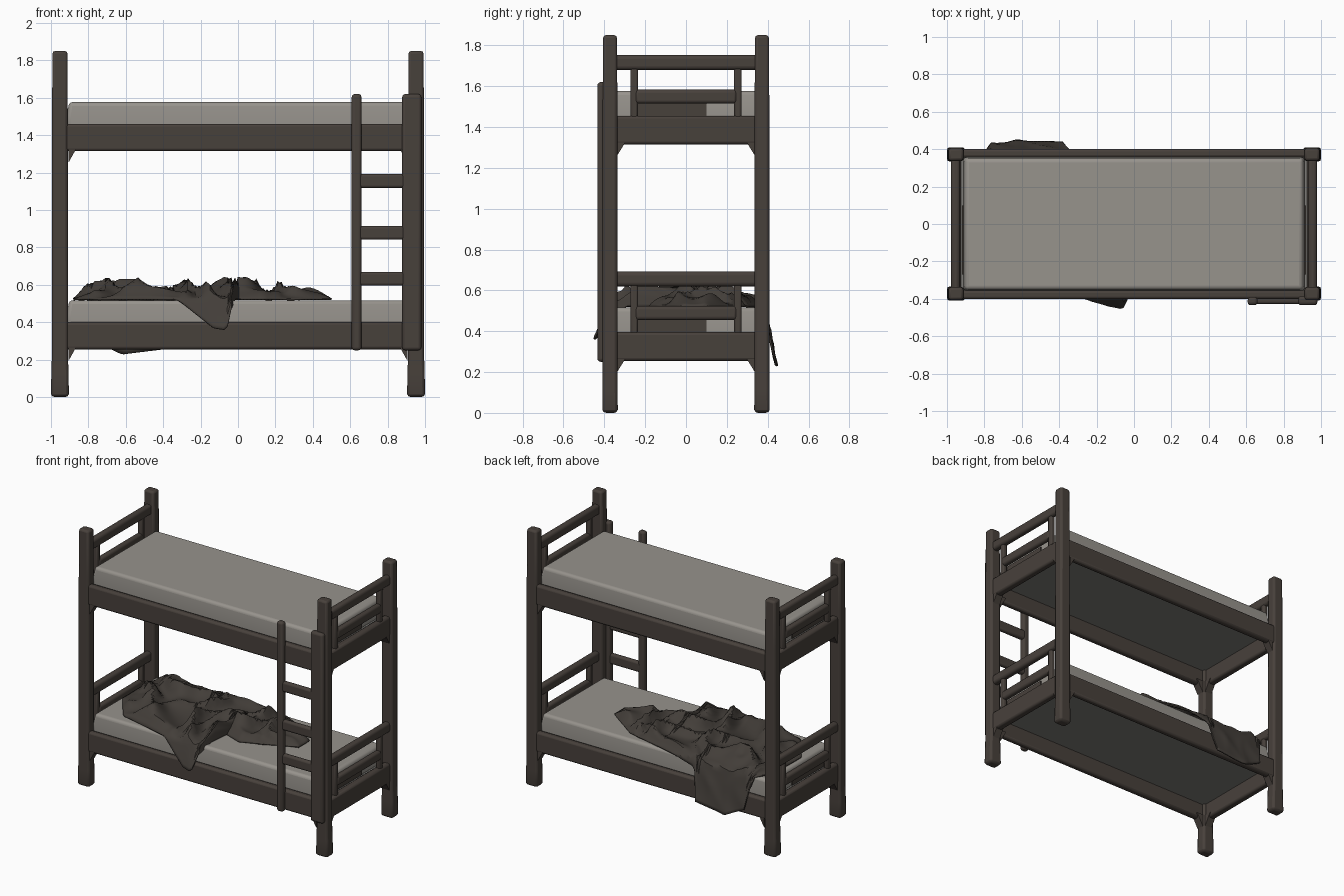
import bpy, bmesh, math
from mathutils import noise, Vector

if "Cube" in bpy.data.objects:
    bpy.data.objects.remove(bpy.data.objects["Cube"])


def material(name, rgb):
    m = bpy.data.materials.new(name)
    m.diffuse_color = (*rgb, 1)
    m.use_nodes = True
    m.node_tree.nodes["Principled BSDF"].inputs["Base Color"].default_value = m.diffuse_color
    return m


WOOD = material("dark wood", (0.064, 0.052, 0.044))
SHEET = material("grey mattress", (0.31, 0.292, 0.265))
CLOTH = material("dark blanket", (0.056, 0.048, 0.041))
BASE = material("grey mattress underside", (0.2, 0.195, 0.182))


def finish(name, bm, mat, bevel=0.0, segments=2):
    bmesh.ops.recalc_face_normals(bm, faces=bm.faces)
    me = bpy.data.meshes.new(name)
    bm.to_mesh(me)
    bm.free()
    me.materials.append(mat)
    ob = bpy.data.objects.new(name, me)
    bpy.context.collection.objects.link(ob)
    bpy.ops.object.select_all(action='DESELECT')
    ob.select_set(True)
    bpy.context.view_layer.objects.active = ob
    bpy.ops.object.shade_smooth_by_angle(angle=math.radians(35))
    if bevel:
        b = ob.modifiers.new("rounded edges", 'BEVEL')
        b.width, b.segments = bevel, segments
        b.limit_method = 'ANGLE'
        b.angle_limit = math.radians(40)
    return ob


def loft(name, sections, mat, bevel, segments=2):
    """Stack of rectangles (z, x0, x1, y0, y1) joined into one solid."""
    bm = bmesh.new()
    rings = [[bm.verts.new(p) for p in ((x0, y0, z), (x1, y0, z), (x1, y1, z), (x0, y1, z))]
             for z, x0, x1, y0, y1 in sections]
    for a, b in zip(rings, rings[1:]):
        for i in range(4):
            j = (i + 1) % 4
            bm.faces.new((a[i], a[j], b[j], b[i]))
    bm.faces.new(rings[0][::-1])
    bm.faces.new(rings[-1])
    return finish(name, bm, mat, bevel, segments)


def box(name, x, y, z, mat=WOOD, bevel=0.012, segments=2):
    return loft(name, [(z[0], *x, *y), (z[1], *x, *y)], mat, bevel, segments)


def span(s, a, b):
    return tuple(sorted((s * a, s * b)))


def brace(name, a, b, c, depth):
    """Triangular corner brace, extruded along depth."""
    bm = bmesh.new()
    p = [bm.verts.new(v) for v in (a, b, c)]
    q = [bm.verts.new(Vector(v) + Vector(depth)) for v in (a, b, c)]
    bm.faces.new(p)
    bm.faces.new(q[::-1])
    for i in range(3):
        j = (i + 1) % 3
        bm.faces.new((p[i], q[i], q[j], p[j]))
    finish(name, bm, WOOD)


# Corner posts with flared feet
for sx in (-1, 1):
    for sy in (-1, 1):
        cx, cy = sx * 0.952, sy * 0.372
        rows = [(0.0, .042, .033), (0.015, .048, .038), (0.12, .046, .037), (0.22, .043, .036),
                (1.25, .042, .036), (1.5, .042, .036), (1.85, .040, .034)]
        loft("corner_post", [(z, cx - hx, cx + hx, cy - hy, cy + hy) for z, hx, hy in rows],
             WOOD, 0.014)

# Two bunks: frame, braces, mattress, end railings
for level, z in (("lower", 0.255), ("upper", 1.315)):
    for s in (-1, 1):
        box(level + "_side_rail", (-0.94, 0.94), span(s, 0.355, 0.402), (z, z + 0.145), bevel=0.014)
        box(level + "_end_board", span(s, 0.925, 0.978), (-0.36, 0.36), (z, z + 0.14), bevel=0.014)
        for t in (-1, 1):
            brace(level + "_side_brace", (t * .905, s * .345, z - .06), (t * .905, s * .345, z + .03),
                  (t * .855, s * .345, z + .03), (0, s * .055, 0))
            brace(level + "_end_brace", (t * .92, s * .34, z - .06), (t * .92, s * .34, z + .03),
                  (t * .92, s * .285, z + .03), (t * .056, 0, 0))
            box(level + "_end_spindle", span(t, .935, .97), span(s, .235, .273),
                (z + .12, z + .40), bevel=0.01)
        box(level + "_end_top_rail", span(s, .93, .978), (-.36, .36), (z + .365, z + .437),
            bevel=0.018, segments=3)
        box(level + "_end_middle_rail", span(s, .932, .974), (-.25, .25), (z + .2, z + .268),
            bevel=0.016, segments=3)
        # Dark strip on the mattress end, below the middle rail
        box(level + "_mattress_end_strip", span(s, .912, .92), (-.27, .10), (z + .135, z + .215),
            WOOD, 0)
    box(level + "_mattress_underside", (-.926, .926), (-.356, .356), (z + .115, z + .124), BASE, 0)
    loft(level + "_mattress", [(z + .124, -.915, .915, -.357, .357), (z + .19, -.914, .914, -.357, .357),
                               (z + .262, -.903, .903, -.35, .35)], SHEET, 0.02, 4)

# Ladder
box("ladder_inner_rail", (.608, .66), (-.434, -.39), (.25, 1.62), bevel=0.016, segments=3)
box("ladder_outer_rail", (.878, .98), (-.434, -.385), (.25, 1.62), bevel=0.016, segments=3)
for z in (.632, .878, 1.155):
    box("ladder_rung", (.64, .90), (-.428, -.392), (z - .037, z + .037), bevel=0.014, segments=3)


# Crumpled blanket: outline as front and back limits along x, overhang folds down
FRONT = [(-.88, -.06), (-.72, -.28), (-.32, -.38), (-.13, -.53), (-.06, -.54), (-.03, -.40),
         (.0, -.13), (.13, -.18), (.5, -.02)]
BACK = [(-.88, .25), (-.80, .38), (-.765, .60), (-.62, .67), (-.38, .64), (-.34, .42),
        (-.05, .35), (.25, .28), (.5, .1)]


def limit(pts, x):
    for (xa, ya), (xb, yb) in zip(pts, pts[1:]):
        if x <= xb + 1e-6:
            return ya + (yb - ya) * (x - xa) / (xb - xa)
    return pts[-1][1]


def drape(x, y, hem):
    n = noise.noise(Vector((x * 3, y * 3, 1.7)))
    ridge = abs(math.sin(8 * x + 5 * y + 3 * n)) * 0.6 + abs(math.sin(11 * x - 7 * y + 5 * n)) * 0.4
    fold = 0.105 * (1 - ridge) ** 1.2
    over = abs(y) - 0.37
    if over <= 0:
        lift = min(1, hem / 0.07) * (0.35 + 0.65 * min(1, -over / 0.08))
        return (x, y, 0.522 + lift * (fold + 0.012))
    s = 1 if y > 0 else -1
    slope = 0.21 if s > 0 else 0.38
    return (x, s * (0.376 + slope * over + 0.12 * fold * min(1, over * 8)), 0.528 - over)


NX, NY = 72, 44
bm = bmesh.new()
grid = []
for i in range(NX + 1):
    x = -.88 + 1.38 * i / NX
    f, b = limit(FRONT, x), limit(BACK, x)
    side = min(x + .88, .5 - x)
    row = []
    for j in range(NY + 1):
        y = f + (b - f) * j / NY
        row.append(bm.verts.new(drape(x, y, min(side, y - f, b - y))))
    grid.append(row)
for i in range(NX):
    for j in range(NY):
        bm.faces.new((grid[i][j], grid[i + 1][j], grid[i + 1][j + 1], grid[i][j + 1]))
blanket = finish("blanket", bm, CLOTH)
thick = blanket.modifiers.new("cloth thickness", 'SOLIDIFY')
thick.thickness = 0.01
thick.offset = 0
